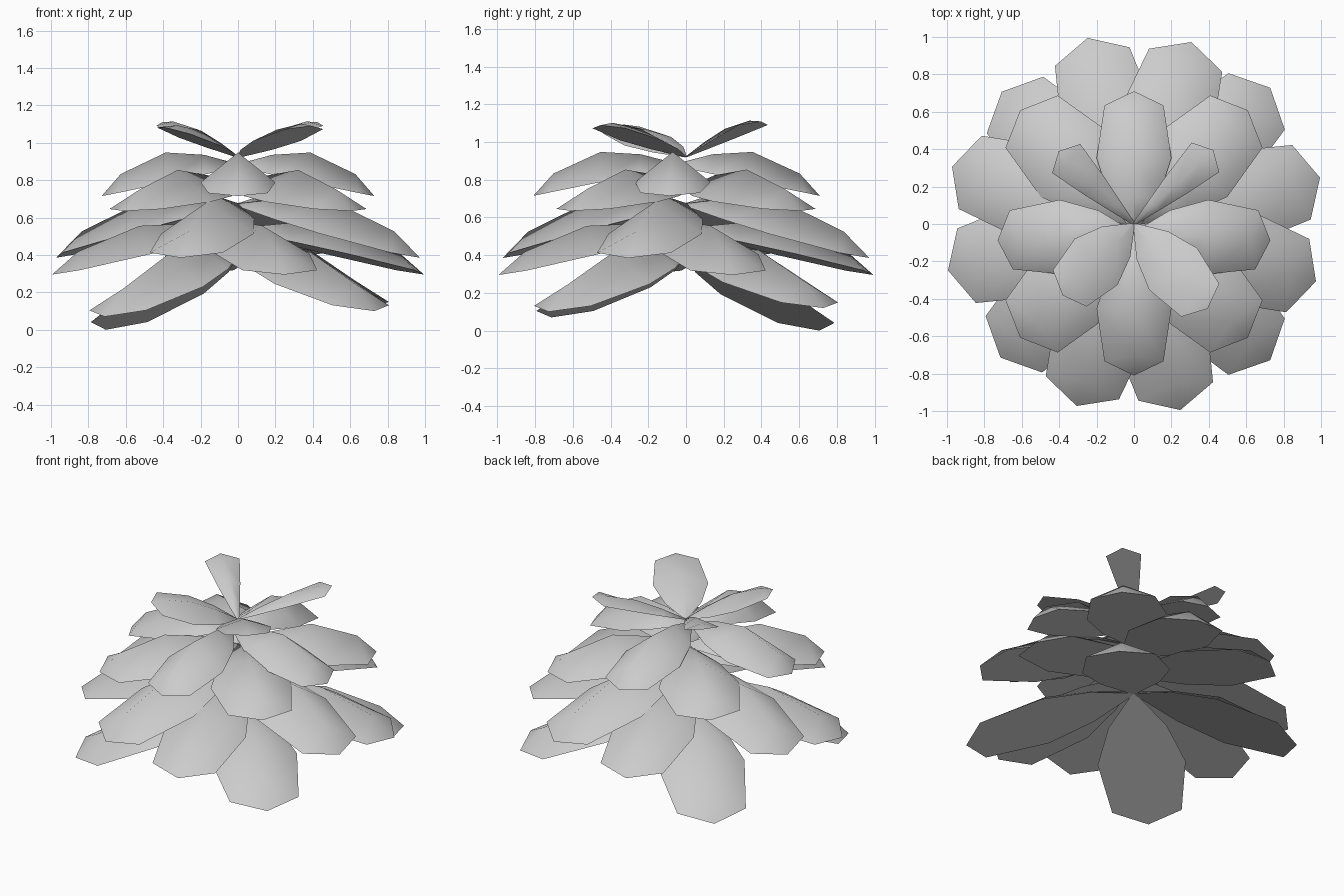
import bpy, math
from mathutils import Matrix, Vector

if "Cube" in bpy.data.objects:
    bpy.data.objects.remove(bpy.data.objects["Cube"])

BROAD = (.04, .66, 1, .79)      # half-width along the leaf, widest mid-way
WEDGE = (.06, .32, .60, .90)    # half-width along the leaf, widest near the tip


def leaf(name, angle, length, root_z, tip_z, width, dome,
         centre=(0, 0), roll=0, shape=BROAD):
    """Leaf with a flat underside and a raised, ridged top."""
    rows = zip((0, .25, .53, .86), (0, .25, .53, .9), shape, (.1, .65, 1, .6))

    def base(t):
        return root_z + (tip_z - root_z) * t

    verts, faces = [], []
    for rib_t, edge_t, w, d in rows:
        verts += [(edge_t * length, -w * width, base(edge_t)),
                  (rib_t * length, 0, base(rib_t) + dome * d),
                  (edge_t * length, w * width, base(edge_t))]
    verts.append((length, 0, tip_z))
    for i in range(0, 9, 3):
        faces += [(i, i + 3, i + 4, i + 1), (i + 1, i + 4, i + 5, i + 2)]
    faces += [(9, 12, 10), (10, 12, 11), (0, 1, 2)]
    faces.append((0, 2, 5, 8, 11, 12, 9, 6, 3))      # flat underside
    # roll about the line from root to tip, then swing round the stem
    root = Vector((0, 0, root_z))
    axis = Vector((length, 0, tip_z - root_z))
    m = (Matrix.Translation((centre[0], centre[1], 0))
         @ Matrix.Rotation(math.radians(angle), 4, 'Z')
         @ Matrix.Translation(root)
         @ Matrix.Rotation(math.radians(roll), 4, axis)
         @ Matrix.Translation(-root))
    me = bpy.data.meshes.new(name)
    me.from_pydata([m @ Vector(v) for v in verts], [], faces)
    # smooth top, flat underside with a crisp outline
    me.shade_smooth()
    under = set(me.polygons[-1].edge_keys)
    for e in me.edges:
        e.use_edge_sharp = e.key in under
    me.update()
    ob = bpy.data.objects.new(name, me)
    bpy.context.collection.objects.link(ob)


# Lowest tier, drooping to the ground at slightly different heights
for a, length, tip in ((45, 1.03, .12), (135, 1.0, 0), (225, 1.01, .07), (315, 1.03, .10)):
    leaf("bottom_leaf", a, length, .41, tip, .27, .17)

# Two wide tiers, each of four leaves, turned against each other
for k in range(4):
    leaf("lower_leaf", 14 + 90 * k, 1.025, .53, .295, .26, .15)
    leaf("middle_leaf", -17.5 + 90 * k, 1.02, .66, .385, .26, .17)

# Upper tiers
for k in range(4):
    leaf("upper_leaf", 45 + 90 * k, .86, .74, .635, .25, .17)
for a, length in ((-3, .73), (90, .76), (183, .73), (270, .76)):
    leaf("crown_leaf", a, length, .87, .715, .20, .16, (0, -.05))

# Small upright leaves at the top
leaf("top_leaf", 43, .58, .92, 1.11, .12, .05, shape=WEDGE)
leaf("top_leaf", 136, .56, .92, 1.11, .12, .05, shape=WEDGE)
leaf("top_leaf", 225, .54, .92, 1.08, .17, .06, roll=-8)
leaf("top_leaf", 311, .60, .92, 1.09, .17, .06)
